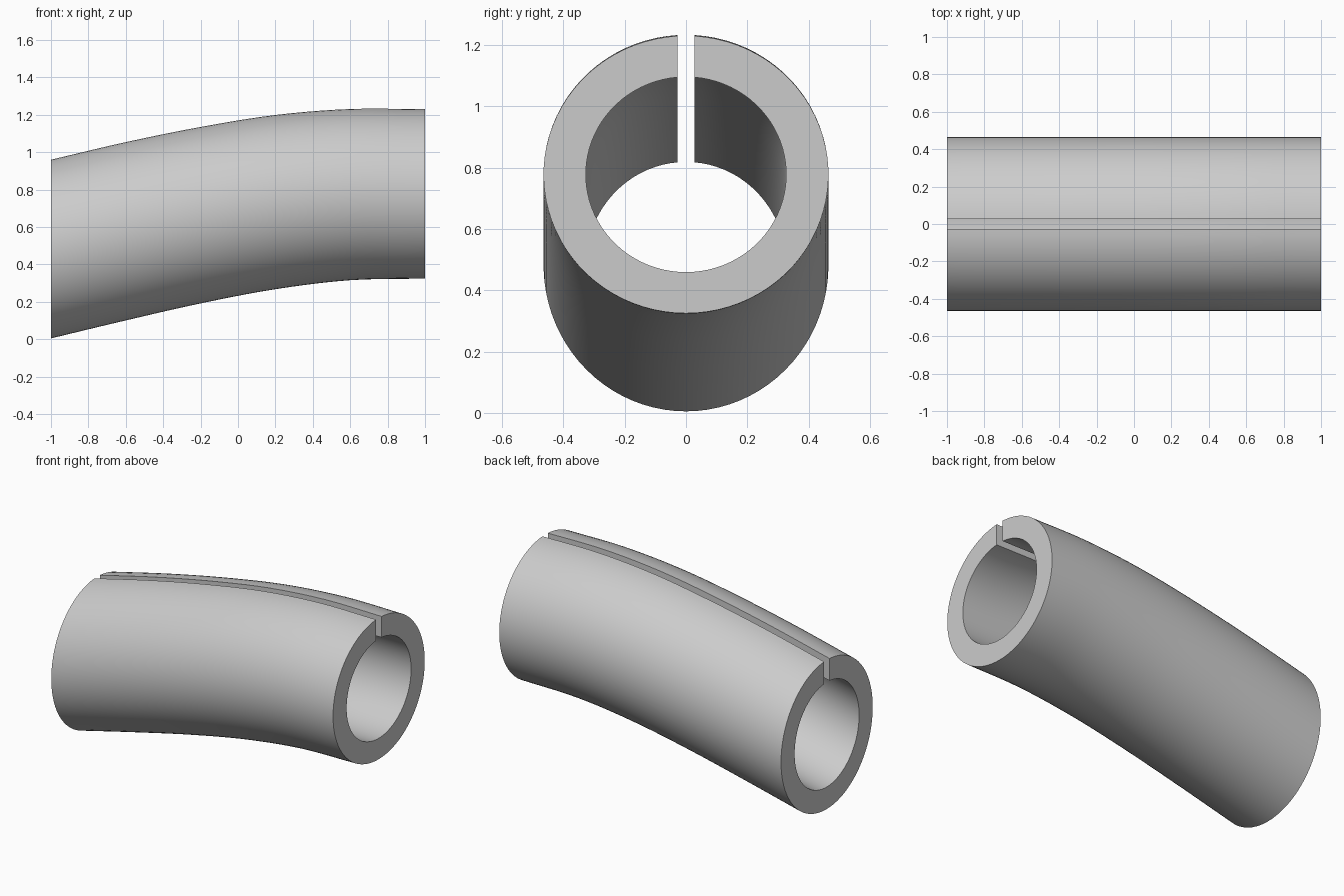
import bpy, bmesh, math

cube = bpy.data.objects.get("Cube")
if cube:
    bpy.data.objects.remove(cube, do_unlink=True)

WIDTH_OUT, WIDTH_IN, GAP = 0.465, 0.327, 0.027
SEGMENTS, STEPS = 80, 5
# Centre height and outer half height at evenly spaced stations along x
CENTRE = [0.483, 0.578, 0.664, 0.734, 0.774, 0.778]
HALF = [0.478, 0.477, 0.472, 0.466, 0.458, 0.453]


def smooth_value(table, t):
    """Smooth interpolation through a table of evenly spaced values."""
    i = min(int(t), len(table) - 2)
    f = t - i
    a, b = table[i], table[i + 1]
    before = table[i - 1] if i > 0 else 2 * a - b
    after = table[i + 2] if i + 2 < len(table) else 2 * b - a
    m, n = (b - before) / 2, (after - a) / 2
    return (a + m * f + (3 * (b - a) - 2 * m - n) * f ** 2
            + (2 * (a - b) + m + n) * f ** 3)


def arc(bm, x, centre, width, height):
    """Open arc in a vertical plane, leaving the slot at the top."""
    start = math.asin(GAP / width)
    verts = []
    for k in range(SEGMENTS + 1):
        angle = start + (2 * math.pi - 2 * start) * k / SEGMENTS
        verts.append(bm.verts.new((x, width * math.sin(angle),
                                   centre + height * math.cos(angle))))
    return verts


# Closed C-shaped sections along the bend
bm = bmesh.new()
spans = (len(CENTRE) - 1) * STEPS
sections = []
for s in range(spans + 1):
    x = -1 + 2 * s / spans
    centre = smooth_value(CENTRE, s / STEPS)
    half = smooth_value(HALF, s / STEPS)
    outer = arc(bm, x, centre, WIDTH_OUT, half)
    inner = arc(bm, x, centre, WIDTH_IN, half * WIDTH_IN / WIDTH_OUT)
    sections.append(outer + inner[::-1])

# Outer wall, inner wall and slot walls
count = len(sections[0])
for a, b in zip(sections, sections[1:]):
    for k in range(count):
        j = (k + 1) % count
        bm.faces.new((a[k], a[j], b[j], b[k]))

# Flat end faces
for ring in (sections[0], sections[-1]):
    for k in range(SEGMENTS):
        bm.faces.new((ring[k], ring[k + 1], ring[-k - 2], ring[-k - 1]))
bmesh.ops.recalc_face_normals(bm, faces=bm.faces)

mesh = bpy.data.meshes.new("split_tube")
bm.to_mesh(mesh)
bm.free()
tube = bpy.data.objects.new("split_tube", mesh)
bpy.context.collection.objects.link(tube)

# Plain grey material
grey = bpy.data.materials.new("light_grey")
grey.use_nodes = True
colour = (0.6, 0.6, 0.6, 1)
grey.diffuse_color = colour
grey.node_tree.nodes["Principled BSDF"].inputs["Base Color"].default_value = colour
mesh.materials.append(grey)

bpy.ops.object.select_all(action="DESELECT")
tube.select_set(True)
bpy.context.view_layer.objects.active = tube
bpy.ops.object.shade_smooth_by_angle(angle=math.radians(30))
